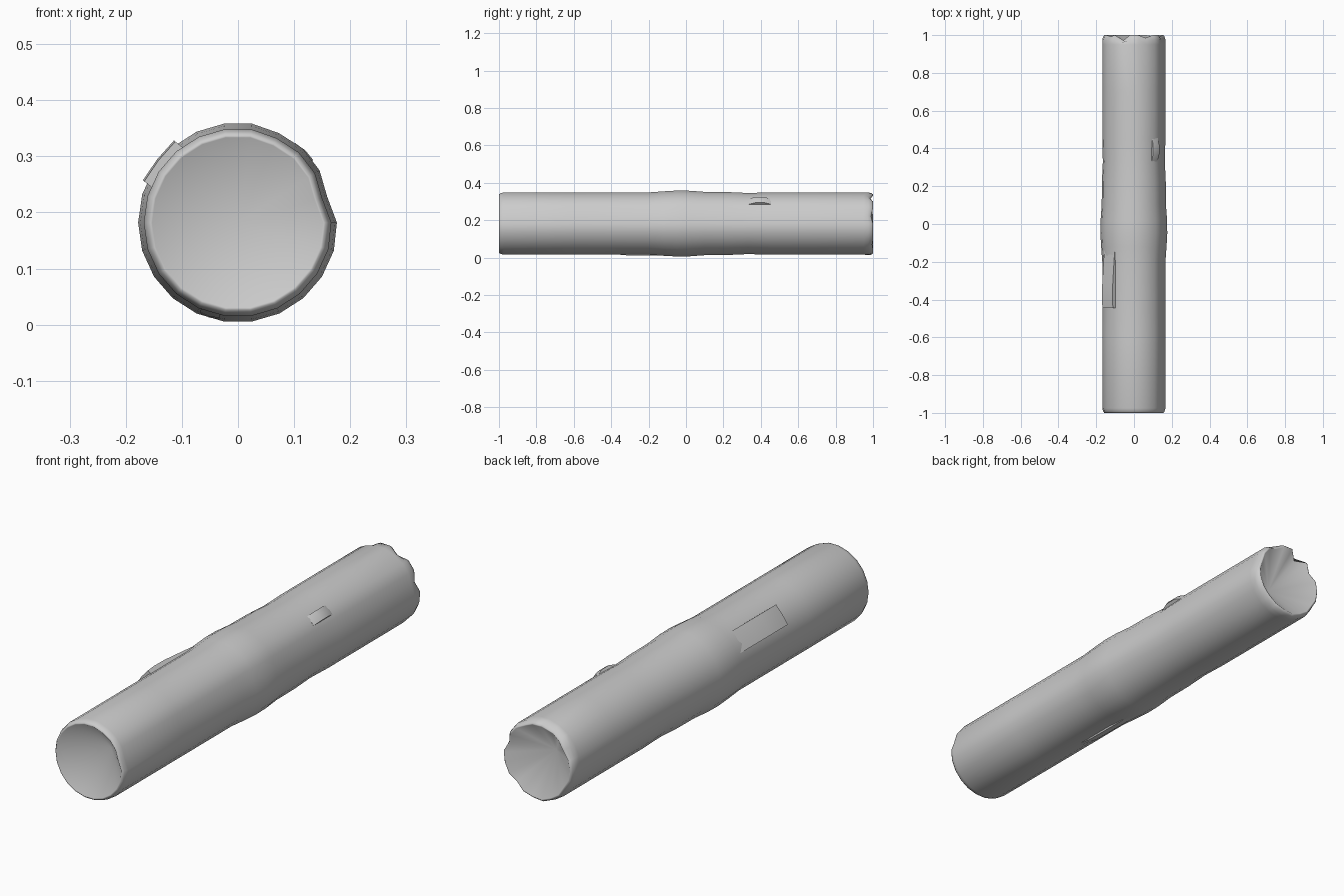
import bpy, bmesh, math

if "Cube" in bpy.data.objects:
    bpy.data.objects.remove(bpy.data.objects["Cube"])

N = 22          # sides of the log
CZ = 0.182      # height of the log axis
# radius factor around the log (angle 0 = +x): a groove and a flattened flank on the right
SIDE = {0: 0.99, 1: 0.93, 2: 0.97, 4: 0.985, 3: 0.985}
# broken back rim: index -> (radius factor, setback)
BROKEN = {1: (0.97, .01), 4: (0.95, .015), 5: (0.99, .0), 7: (0.87, .028),
          9: (0.91, .008), 13: (0.96, .0), 16: (1.03, .0), 19: (0.95, .005)}


def polar(r, a, y):
    return (r * math.cos(a), y, CZ + r * math.sin(a))


def finish(name, bm, angle):
    bmesh.ops.recalc_face_normals(bm, faces=bm.faces)
    me = bpy.data.meshes.new(name)
    bm.to_mesh(me)
    bm.free()
    ob = bpy.data.objects.new(name, me)
    bpy.context.collection.objects.link(ob)
    bpy.ops.object.select_all(action='DESELECT')
    ob.select_set(True)
    bpy.context.view_layer.objects.active = ob
    bpy.ops.object.shade_smooth_by_angle(angle=math.radians(angle))
    return ob


# log: rings along the length, closed by a hollow cone in each end
bm = bmesh.new()
profile = [(-1, .153), (-1, .157), (-.993, .163), (-.975, .168), (-.6, .168), (-.2, .168),
           (-.12, .174), (-.05, .178), (.02, .177), (.1, .171), (.22, .170), (.33, .165),
           (.45, .168), (.7, .168), (.95, .168), (.975, .168), (.993, .163),
           (1, .157), (1, .153)]
rings = []
for y, r in profile:
    ring = []
    for i in range(N):
        f, back = SIDE.get(i, 1.0), 0
        if y > .96:
            k, back = BROKEN.get(i, (1, 0))
            w = min(1, (y - .96) / .03)
            f *= 1 + (k - 1) * w
            back *= w
        ring.append(bm.verts.new(polar(r * f, 2 * math.pi * i / N, y - back)))
    rings.append(ring)
for a, b in zip(rings, rings[1:]):
    for i in range(N):
        j = (i + 1) % N
        bm.faces.new((a[i], a[j], b[j], b[i]))
for ring, y in ((rings[0], -.85), (rings[-1], .87)):
    tip = bm.verts.new((0, y, CZ))
    for i in range(N):
        bm.faces.new((ring[i], ring[(i + 1) % N], tip))
finish("hollow_log", bm, 65)


# raised bark pieces lying on the log: (y, outer radius) path, flat across their width
def bark(name, deg, half_width, path, base):
    bm = bmesh.new()
    a = math.radians(deg)
    n, t = (math.cos(a), math.sin(a)), (-math.sin(a), math.cos(a))
    sections = []
    for y, r in path:
        pts = [(-half_width, base), (-half_width, r - .003), (0, r),
               (half_width, r - .003), (half_width, base)]
        sections.append([bm.verts.new((n[0] * q + t[0] * s, y, CZ + n[1] * q + t[1] * s))
                         for s, q in pts])
    for p, q in zip(sections, sections[1:]):
        for i in range(5):
            j = (i + 1) % 5
            bm.faces.new((p[i], p[j], q[j], q[i]))
    bm.faces.new(sections[0])
    bm.faces.new(sections[-1])
    finish(name, bm, 35)


bark("peeling_bark", 142, .045,
     [(-.445, .180), (-.40, .183), (-.33, .182), (-.26, .177), (-.19, .172), (-.11, .165)], .152)
bark("lower_bark_strip", 253, .018,
     [(-.42, .165), (-.32, .175), (-.15, .177), (0, .172)], .155)
bark("side_knot", 47, .022,
     [(.33, .162), (.37, .176), (.42, .176), (.46, .162)], .15)
